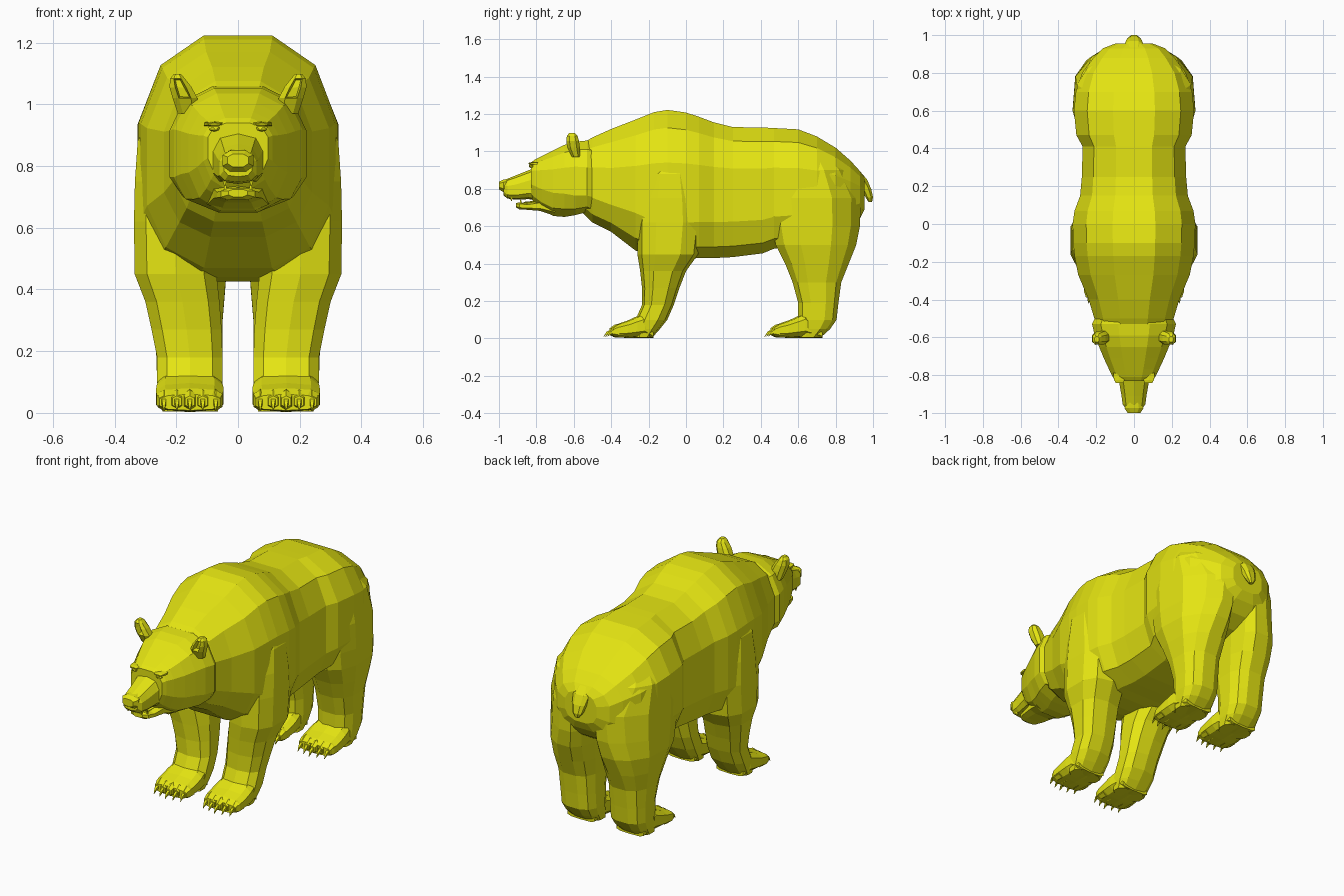
import bpy, bmesh, math
from mathutils import Vector

coat = bpy.data.materials.new("yellow coat")
coat.diffuse_color = (0.78, 0.78, 0.006, 1)


def finish(bm, name, mirror=False):
    bmesh.ops.recalc_face_normals(bm, faces=bm.faces)
    me = bpy.data.meshes.new(name)
    bm.to_mesh(me)
    bm.free()
    me.materials.append(coat)
    ob = bpy.data.objects.new(name, me)
    bpy.context.collection.objects.link(ob)
    if mirror:
        ob.modifiers.new("mirror", 'MIRROR')
    return ob


def add_loft(bm, rings, axis='Y', n=12, p=0.8, low=None):
    """Skin rounded rings (t, x0, x1, v0, v1[, v of widest]) along an axis.
    p sets the squareness, low(t) overrides it for the lower half."""
    loops = []
    angles = [(i + .5) * math.tau / n for i in range(n)]
    top = max(abs(math.sin(a)) for a in angles)
    wide = max(abs(math.cos(a)) for a in angles)
    for r in rings:
        t, x0, x1, v0, v1 = r[:5]
        vm = r[5] if len(r) > 5 else (v0 + v1) / 2
        loop = []
        for a in angles:
            c, s = math.cos(a) / wide, math.sin(a) / top
            q = low(t) if low and s < 0 else p
            c = math.copysign(abs(c) ** q, c)
            s = math.copysign(abs(s) ** q, s)
            x = (x0 + x1) / 2 + c * (x1 - x0) / 2
            v = vm + s * ((v1 - vm) if s > 0 else (vm - v0))
            loop.append(bm.verts.new((x, t, v) if axis == 'Y' else (x, v, t)))
        loops.append(loop)
    for a, b in zip(loops, loops[1:]):
        for i in range(n):
            j = (i + 1) % n
            bm.faces.new((a[i], a[j], b[j], b[i]))
    bm.faces.new(loops[0])
    bm.faces.new(loops[-1])


def loft(name, rings, axis='Y', n=12, p=0.8, mirror=False, low=None):
    bm = bmesh.new()
    add_loft(bm, rings, axis, n, p, low)
    return finish(bm, name, mirror)


def sym(rows):
    """(y, half width, bottom, widest, top) -> loft rings centred on x = 0."""
    return [(y, -w, w, lo, hi, mid) for y, w, lo, mid, hi in rows]


# Torso: neck, shoulder hump, belly and rump
loft("torso", sym([
    (-.56, .185, .68, .85, 1.04), (-.50, .21, .62, .83, 1.075),
    (-.40, .24, .57, .80, 1.12), (-.27, .295, .47, .79, 1.17),
    (-.17, .315, .44, .79, 1.21), (-.10, .322, .43, .79, 1.222),
    (.00, .325, .425, .79, 1.208), (.07, .315, .43, .79, 1.185),
    (.15, .285, .43, .79, 1.155), (.25, .276, .435, .79, 1.13),
    (.41, .272, .455, .79, 1.128), (.47, .305, .48, .80, 1.125),
    (.60, .318, .50, .80, 1.118), (.70, .308, .50, .80, 1.08),
    (.80, .275, .53, .79, 1.02), (.88, .215, .58, .78, .95),
    (.93, .165, .64, .77, .895), (.955, .10, .69, .77, .86)]),
    low=lambda y: .58 if -.2 < y < .65 else .75)

# Legs, merging upward into shoulder and thigh
loft("front_leg", [
    (1.02, .10, .26, -.17, -.02), (.88, .10, .325, -.21, .04),
    (.75, .09, .334, -.24, .07), (.62, .08, .337, -.26, .085),
    (.45, .07, .335, -.26, .065), (.36, .06, .30, -.245, .00),
    (.27, .053, .28, -.235, -.035), (.18, .05, .262, -.235, -.065),
    (.10, .05, .262, -.27, -.10), (.05, .055, .255, -.28, -.14),
    (.005, .065, .245, -.28, -.18)], 'Z', 10, .75, True)
bm = bmesh.new()
add_loft(bm, [
    (1.02, .08, .22, .55, .74), (.90, .05, .305, .47, .86),
    (.75, .035, .325, .445, .935), (.60, .03, .325, .46, .93),
    (.50, .035, .32, .48, .91), (.40, .042, .298, .53, .87),
    (.30, .05, .275, .57, .83), (.19, .05, .265, .60, .815),
    (.10, .05, .262, .60, .805), (.05, .055, .255, .60, .77),
    (.005, .065, .245, .60, .72)], 'Z', 12, .75)
for v in bm.verts:  # draw the thigh in toward the tail
    fade = min(1, max(0, (v.co.z - .2) / .45))
    v.co.x *= 1 - 7 * fade * max(0, v.co.y - .7) ** 2
finish(bm, "hind_leg", True)

# Paws with toes and claws
for label, y, size in (("front", -.42, .245), ("hind", .44, .29)):
    bm = bmesh.new()
    add_loft(bm, [(y + .03, .058, .252, .008, .06), (y + .06, .05, .264, .005, .08),
                  (y + .11, .047, .266, .003, .097), (y + .16, .048, .264, .003, .12),
                  (y + .20, .055, .258, .003, .14), (y + size, .07, .24, .003, .04)],
             'Y', 10, .65)
    finish(bm, label + "_paw", True)
    toes, claws = bmesh.new(), bmesh.new()
    for i in range(5):
        x = .156 + (i - 2) * .042
        d = y + .01 * abs(i - 2)
        add_loft(toes, [(d + .012, x - .015, x + .015, .018, .055),
                        (d + .04, x - .021, x + .021, .006, .075),
                        (d + .08, x - .021, x + .021, .006, .08)], 'Y', 6, .7)
        add_loft(claws, [(d + .02, x - .008, x + .008, .03, .05),
                         (d - .005, x - .006, x + .006, .022, .036),
                         (d - .02, x - .001, x + .001, .008, .011)], 'Y', 4, .8)
    finish(toes, label + "_toes", True)
    finish(claws, label + "_claws", True)

# Head, muzzle, nose and open lower jaw
loft("head", sym([
    (-.47, .195, .65, .82, 1.05), (-.53, .222, .675, .83, 1.058),
    (-.59, .208, .66, .84, 1.052), (-.65, .185, .65, .84, 1.035),
    (-.71, .16, .655, .845, 1.005), (-.77, .132, .69, .855, .975),
    (-.81, .112, .725, .865, .955), (-.83, .098, .75, .865, .94)]),
    p=.75, low=lambda y: .65 if y > -.62 else .8)
loft("muzzle", sym([
    (-.78, .095, .735, .81, .925), (-.84, .078, .745, .80, .9),
    (-.91, .066, .742, .785, .872), (-.955, .06, .748, .785, .854),
    (-.975, .045, .765, .80, .845)]), n=10, p=.7)
loft("nose", sym([
    (-.94, .04, .79, .825, .854), (-.975, .05, .782, .82, .85),
    (-1.0, .034, .797, .82, .838)]), n=8, p=.75)
loft("lower_jaw", sym([
    (-.70, .10, .655, .70, .75), (-.78, .08, .682, .71, .738),
    (-.85, .068, .688, .708, .722), (-.89, .055, .69, .71, .728),
    (-.908, .03, .70, .714, .724)]), n=8, p=.7)
loft("tongue", sym([
    (-.77, .045, .71, .722, .74), (-.87, .032, .71, .72, .73)]), n=6)

# Canine teeth
bm = bmesh.new()
add_loft(bm, [(.755, .036, .05, -.94, -.926), (.735, .041, .045, -.936, -.932)], 'Z', 4)
add_loft(bm, [(.715, .034, .048, -.89, -.876), (.742, .039, .043, -.886, -.882)], 'Z', 4)
finish(bm, "teeth", True)

# Eyes with lids above
bm = bmesh.new()
bmesh.ops.create_icosphere(bm, subdivisions=1, radius=.018)
bmesh.ops.scale(bm, vec=(1.2, .8, .7), verts=bm.verts)
bmesh.ops.translate(bm, vec=(.077, -.826, .922), verts=bm.verts)
finish(bm, "eye", True)
loft("eyelid", [(-.79, .05, .11, .926, .945), (-.825, .05, .106, .929, .943),
                (-.842, .058, .096, .932, .939)], 'Y', 6, .8, True)

# Ears, leaning outward and hollowed on the side facing forward
bm = bmesh.new()
add_loft(bm, [(.97, .13, .195, -.61, -.565), (1.02, .132, .212, -.635, -.567),
              (1.055, .15, .222, -.64, -.572), (1.083, .172, .22, -.637, -.58),
              (1.098, .185, .208, -.625, -.595)], 'Z', 8, .8)
bmesh.ops.recalc_face_normals(bm, faces=bm.faces)
front = [f for f in bm.faces
         if f.normal.y < -.8 and 1.0 < f.calc_center_median().z < 1.09]
bmesh.ops.inset_region(bm, faces=front, thickness=.006)
inner = {v for f in front for v in f.verts}
bmesh.ops.translate(bm, vec=Vector((0, .03, 0)), verts=list(inner))
finish(bm, "ear", True)

# Short tail
loft("tail", [(.90, -.04, .04, .86, .925), (.85, -.05, .05, .90, .968),
              (.80, -.04, .04, .935, .99), (.755, -.028, .028, .96, 1.0),
              (.73, -.012, .012, .975, .995)], 'Z', 8)
